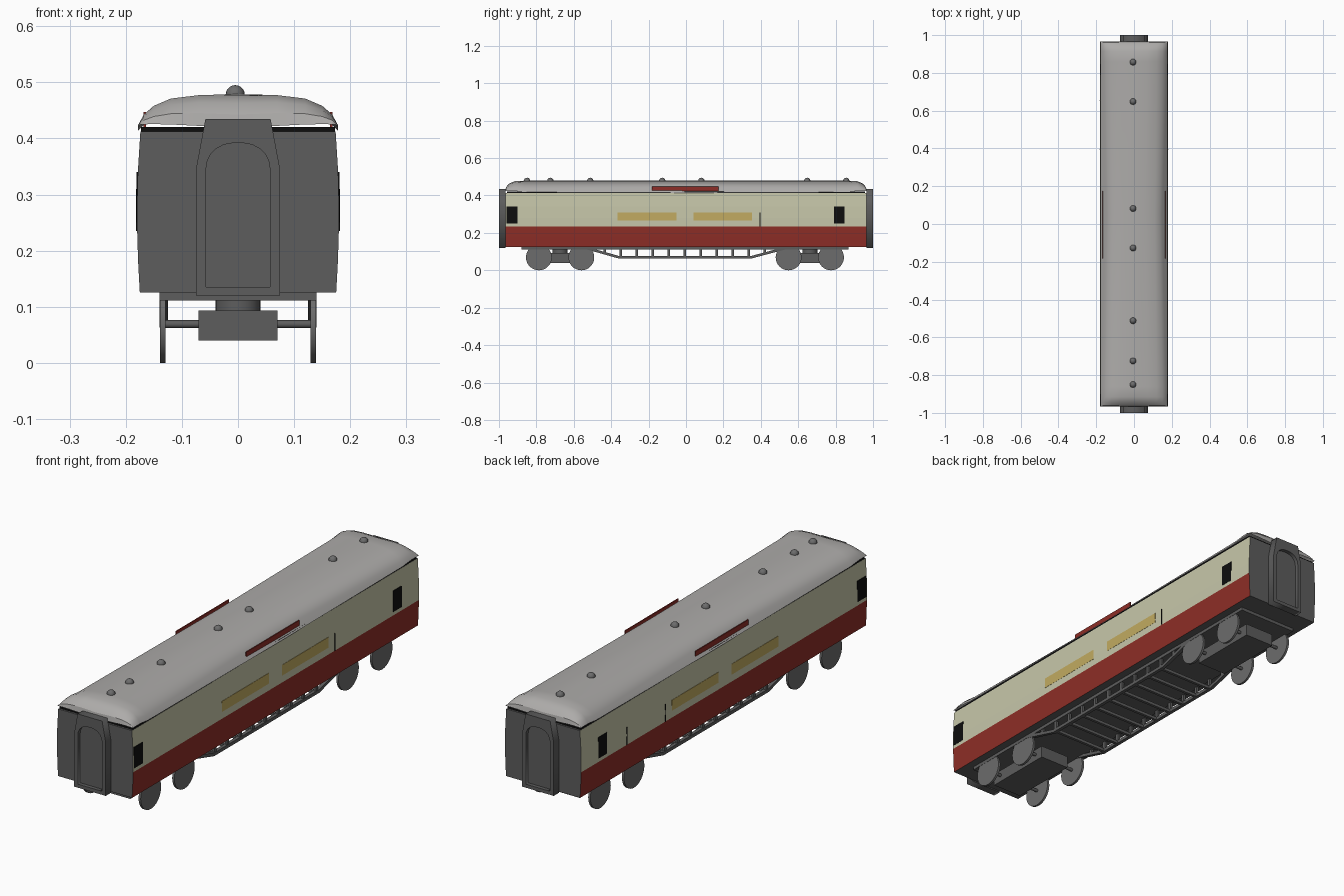
import bpy, bmesh, math
from mathutils import Matrix

if "Cube" in bpy.data.objects:
    bpy.data.objects.remove(bpy.data.objects["Cube"])


def mat(name, r, g, b):
    m = bpy.data.materials.new(name)
    m.diffuse_color = (r, g, b, 1)
    m.use_nodes = True
    m.node_tree.nodes["Principled BSDF"].inputs["Base Color"].default_value = m.diffuse_color
    return m


RED = mat("red", 0.27, 0.027, 0.02)
CREAM = mat("cream", 0.57, 0.57, 0.4)
YELLOW = mat("yellow", 0.54, 0.41, 0.12)
BLACK = mat("black", 0.004, 0.004, 0.004)
DARK = mat("dark_grey", 0.11, 0.11, 0.11)
MID = mat("mid_grey", 0.15, 0.15, 0.15)
ROOF = mat("roof_grey", 0.42, 0.41, 0.4)


def finish(name, bm, *mats, smooth=None):
    me = bpy.data.meshes.new(name)
    bm.to_mesh(me)
    bm.free()
    ob = bpy.data.objects.new(name, me)
    bpy.context.collection.objects.link(ob)
    for m in mats:
        me.materials.append(m)
    if smooth:
        bpy.ops.object.select_all(action='DESELECT')
        ob.select_set(True)
        bpy.context.view_layer.objects.active = ob
        bpy.ops.object.shade_smooth_by_angle(angle=math.radians(smooth))
    return ob


def box(name, x, y, z, m):
    bm = bmesh.new()
    bmesh.ops.create_cube(bm, size=1)
    for v in bm.verts:
        v.co = [(a + b) / 2 + c * (b - a) for (a, b), c in zip((x, y, z), v.co)]
    return finish(name, bm, m)


def cylinder(name, loc, r, depth, axis, m, n=32):
    bm = bmesh.new()
    bmesh.ops.create_cone(bm, cap_ends=True, segments=n, radius1=r, radius2=r, depth=depth)
    rot = Matrix.Rotation(math.pi / 2, 4, 'Y') if axis == 'X' else Matrix()
    bmesh.ops.transform(bm, matrix=Matrix.Translation(loc) @ rot, verts=bm.verts)
    return finish(name, bm, m, smooth=35)


def loft(sections, closed):
    bm = bmesh.new()
    rows = [[bm.verts.new(p) for p in s] for s in sections]
    n = len(rows[0])
    for a, b in zip(rows, rows[1:]):
        for i in range(n if closed else n - 1):
            j = (i + 1) % n
            bm.faces.new((a[i], a[j], b[j], b[i]))
    if closed:
        bm.faces.new(rows[0])
        bm.faces.new(rows[-1])
        bmesh.ops.recalc_face_normals(bm, faces=bm.faces)
    return bm


# Body shell: gently bowed sides, red below and cream above, grey ends
half = [(0.175, 0.125), (0.178, 0.18), (0.1797, 0.235), (0.18, 0.28),
        (0.1785, 0.34), (0.174, 0.412)]
ring = half + [(-x, z) for x, z in reversed(half)]
bm = loft([[(x, y, z) for x, z in ring] for y in (-0.965, 0.965)], True)
for f in bm.faces:
    if abs(f.normal.x) > 0.7:
        f.material_index = 1 if f.calc_center_median().z < 0.235 else 2
finish("body", bm, DARK, RED, CREAM)

# Dark gutter between walls and roof
box("gutter", (-0.173, 0.173), (-0.957, 0.957), (0.408, 0.42), BLACK)

# Roof: domed ends, shoulders drawn in towards the middle
end_half = [(0, 0.479), (0.07, 0.475), (0.12, 0.466), (0.15, 0.452), (0.168, 0.436), (0.178, 0.418)]
mid_half = [(0, 0.479), (0.06, 0.475), (0.11, 0.467), (0.135, 0.457), (0.149, 0.444), (0.178, 0.414)]


def roof_section(y, prof, f):
    pts = []
    for x, z in prof:
        base = 0.412 + 0.012 * x / 0.178 if abs(y) > 0.9 else 0.418
        pts.append((x, y, base + (z - 0.418) * f if abs(y) > 0.9 else z))
    return [(-x, y, z) for x, y, z in reversed(pts[1:])] + pts


stations = [(0.966, 0.1), (0.962, 0.5), (0.945, 0.83), (0.915, 1.06), (0.86, 1)]
sections = [roof_section(-y, end_half, f) for y, f in stations]
sections += [roof_section(0.05, mid_half, 1)]
sections += [roof_section(y, end_half, f) for y, f in reversed(stations)]
bm = loft(sections, False)
bm.normal_update()
if sum(f.normal.z for f in bm.faces) < 0:
    bmesh.ops.reverse_faces(bm, faces=bm.faces)
finish("roof", bm, ROOF, smooth=30)

# Roof ventilators
for i, y in enumerate((-0.85, -0.725, -0.512, -0.127, 0.082, 0.648, 0.857)):
    bm = bmesh.new()
    bmesh.ops.create_uvsphere(bm, u_segments=16, v_segments=10, radius=0.017)
    bmesh.ops.translate(bm, verts=bm.verts, vec=(-0.005, y, 0.478))
    finish(f"roof_vent_{i}", bm, MID, smooth=40)


# Gangway connections: tapered frame with an arched opening and recessed door
def gangway(name, y):
    cu = bpy.data.curves.new(name, 'CURVE')
    cu.dimensions, cu.fill_mode, cu.extrude = '2D', 'BOTH', 0.0175
    outer = [(0.075, 0.12), (0.075, 0.345), (0.058, 0.435)]
    arch = [(0.057, 0.135)] + [(0.057 * math.cos(a) ** 0.8, 0.345 + 0.047 * math.sin(a))
                               for a in (0, 0.3, 0.6, 0.9, 1.2, 1.45)]
    for h in (outer, arch):
        pts = h + [(-x, z) for x, z in reversed(h)]
        sp = cu.splines.new('POLY')
        sp.points.add(len(pts) - 1)
        for p, (x, z) in zip(sp.points, pts):
            p.co = (x, z, 0, 1)
        sp.use_cyclic_u = True
    ob = bpy.data.objects.new(name, cu)
    bpy.context.collection.objects.link(ob)
    ob.location, ob.rotation_euler = (0, y * 0.9825, 0), (math.pi / 2, 0, 0)
    cu.materials.append(DARK)
    bpy.ops.object.select_all(action='DESELECT')
    ob.select_set(True)
    bpy.context.view_layer.objects.active = ob
    bpy.ops.object.convert(target='MESH')
    box(name + "_door", (-0.06, 0.06), sorted((y * 0.966, y * 0.984)), (0.13, 0.395), DARK)


gangway("front_gangway", -1)
gangway("rear_gangway", 1)

# Side details, the same on both sides
for s, side in ((1, "right"), (-1, "left")):
    def on_side(name, x0, x1, y, z, m):
        box(f"{side}_{name}", sorted((s * x0, s * x1)), y, z, m)
    on_side("front_window", 0.172, 0.1808, (-0.96, -0.9), (0.25, 0.34), BLACK)
    on_side("rear_window", 0.172, 0.1808, (0.79, 0.848), (0.25, 0.34), BLACK)
    on_side("front_panel", 0.172, 0.1807, (-0.366, -0.05), (0.265, 0.31), YELLOW)
    on_side("rear_panel", 0.172, 0.1807, (0.04, 0.353), (0.265, 0.31), YELLOW)
    on_side("roof_board", 0.164, 0.168, (-0.183, 0.175), (0.414, 0.447), RED)
    on_side("handrail", 0.172, 0.182, (0.394, 0.397), (0.235, 0.31), BLACK)
    if s < 0:
        on_side("second_handrail", 0.172, 0.182, (0.654, 0.657), (0.235, 0.31), BLACK)

    # Truss: sloped lower chord hung from the sole bar on short posts
    path = [(-0.53, 0.118), (-0.36, 0.07), (0.35, 0.07), (0.53, 0.118)]
    sec = [[(s * x, y, z + d) for x, d in ((0.125, -0.007), (0.14, -0.007), (0.14, 0.007), (0.125, 0.007))]
           for y, z in path]
    finish(side + "_truss_chord", loft(sec, True), DARK)
    for i in range(-5, 6):
        y = i * 0.0855 - 0.007
        on_side(f"truss_post_{i + 5}", 0.127, 0.138, (y - 0.007, y + 0.007),
                (0.07 if abs(i) < 5 else 0.09, 0.115), DARK)

# Underframe and cross bars
box("underframe", (-0.14, 0.14), (-0.88, 0.87), (0.111, 0.127), DARK)
for i in range(-4, 5):
    y = i * 0.0855 - 0.007
    box(f"cross_bar_{i + 4}", (-0.13, 0.13), (y - 0.006, y + 0.006), (0.063, 0.076), DARK)

# Bogies: frame, pivot, axles and disc wheels
for y, end in ((-0.673, "front"), (0.662, "rear")):
    box(end + "_bogie_frame", (-0.07, 0.07), (y - 0.155, y + 0.155), (0.04, 0.093), DARK)
    cylinder(end + "_bogie_pivot", (0, y, 0.102), 0.04, 0.022, 'Z', DARK)
    for k in (-1, 1):
        ay = y + k * 0.1135
        cylinder(f"{end}_axle_{k}", (0, ay, 0.069), 0.007, 0.262, 'X', DARK, 12)
        for s in (-1, 1):
            cylinder(f"{end}_wheel_{k}_{s}", (s * 0.134, ay, 0.069), 0.069, 0.01, 'X', MID)
